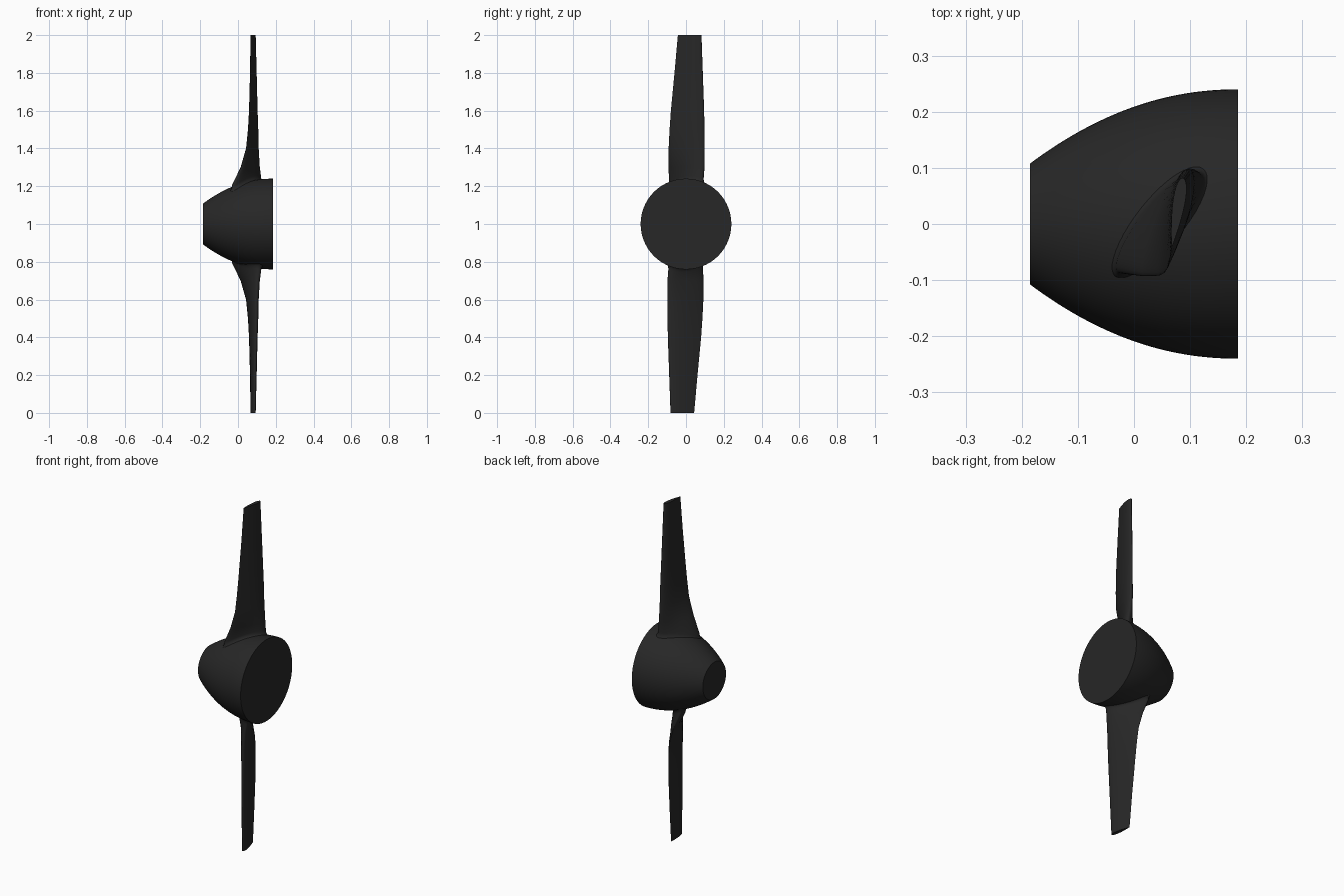
import bpy, bmesh, math
from mathutils import Vector

if "Cube" in bpy.data.objects:
    bpy.data.objects.remove(bpy.data.objects["Cube"])

black = bpy.data.materials.new("matte black")
black.diffuse_color = (0.02, 0.02, 0.02, 1)
black.use_nodes = True
black.node_tree.nodes["Principled BSDF"].inputs["Base Color"].default_value = black.diffuse_color

HALF = 0.185          # half length of the hub
N = 40                # points around a blade section


def hub_radius(x):
    """Radius of the hub's bullet-shaped profile."""
    d = max(0.0, (HALF - x) / (2 * HALF))
    return 0.24 - 0.132 * d ** 2.09


def loft(name, rings):
    """Skin closed rings and cap both ends."""
    bm = bmesh.new()
    rows = [[bm.verts.new(p) for p in ring] for ring in rings]
    for a, b in zip(rows, rows[1:]):
        for i in range(len(a)):
            j = (i + 1) % len(a)
            bm.faces.new((a[i], a[j], b[j], b[i]))
    bm.faces.new(rows[0])
    bm.faces.new(rows[-1])
    bmesh.ops.recalc_face_normals(bm, faces=bm.faces)
    mesh = bpy.data.meshes.new(name)
    bm.to_mesh(mesh)
    bm.free()
    mesh.materials.append(black)
    ob = bpy.data.objects.new(name, mesh)
    bpy.context.collection.objects.link(ob)
    bpy.ops.object.select_all(action='DESELECT')
    ob.select_set(True)
    bpy.context.view_layer.objects.active = ob
    bpy.ops.object.shade_smooth_by_angle(angle=math.radians(40))
    return ob


# Hub: turned around the x axis, flat at both ends
hub_rings = []
for k in range(25):
    x = -HALF + 2 * HALF * k / 24
    r = hub_radius(x)
    hub_rings.append([(x, r * math.cos(2 * math.pi * i / 96),
                       1 + r * math.sin(2 * math.pi * i / 96)) for i in range(96)])
loft("hub", hub_rings)


def section(te, le, thick, sharp, grow=0.0):
    """Outline from trailing to leading edge; sharp blends ellipse to airfoil."""
    te, le = Vector(te), Vector(le)
    along = (le - te).normalized()
    te, le = te - along * grow, le + along * grow
    side = Vector((-along.y, along.x))
    pts = []
    for i in range(N):
        a = 2 * math.pi * i / N
        s = (1 - math.cos(a)) / 2
        t = 1 - s
        foil = 5 * (0.2969 * math.sqrt(t) - 0.126 * t - 0.3516 * t ** 2
                    + 0.2843 * t ** 3 - 0.1036 * t ** 4) * 2
        half = (1 - sharp) * abs(math.sin(a)) + sharp * max(0.0, foil)
        sign = 1 if math.sin(a) >= 0 else -1
        pts.append(te.lerp(le, s) + side * sign * half * (thick / 2 + grow))
    return pts


# Blade: height, trailing edge, leading edge, thickness, sharpness
stations = [
    (0.30, (0.017, -0.093), (0.108, 0.097), 0.054, 0.35),
    (0.40, (0.045, -0.092), (0.100, 0.099), 0.044, 0.6),
    (0.50, (0.054, -0.087), (0.098, 0.098), 0.038, 0.8),
    (0.60, (0.059, -0.080), (0.095, 0.096), 0.033, 0.9),
    (0.80, (0.064, -0.061), (0.091, 0.089), 0.027, 1.0),
    (1.00, (0.067, -0.043), (0.087, 0.082), 0.022, 1.0),
]
root = ((-0.028, -0.086), (0.118, 0.091), 0.066, 0.1)

blade = [[(p.x, p.y, 0.08) for p in section(*root)]]
# Small fillet that follows the hub's surface
for lift, grow in ((-0.003, 0.012), (0.003, 0.006), (0.010, 0.002), (0.022, 0.0)):
    blade.append([(p.x, p.y, lift + math.sqrt(hub_radius(p.x) ** 2 - p.y ** 2))
                  for p in section(*root, grow)])
for z, *shape in stations:
    blade.append([(p.x, p.y, z) for p in section(*shape)])

# Two blades, half a turn apart around the hub axis
for name, s in (("upper_blade", 1), ("lower_blade", -1)):
    loft(name, [[(x, s * y, 1 + s * z) for x, y, z in ring] for ring in blade])
